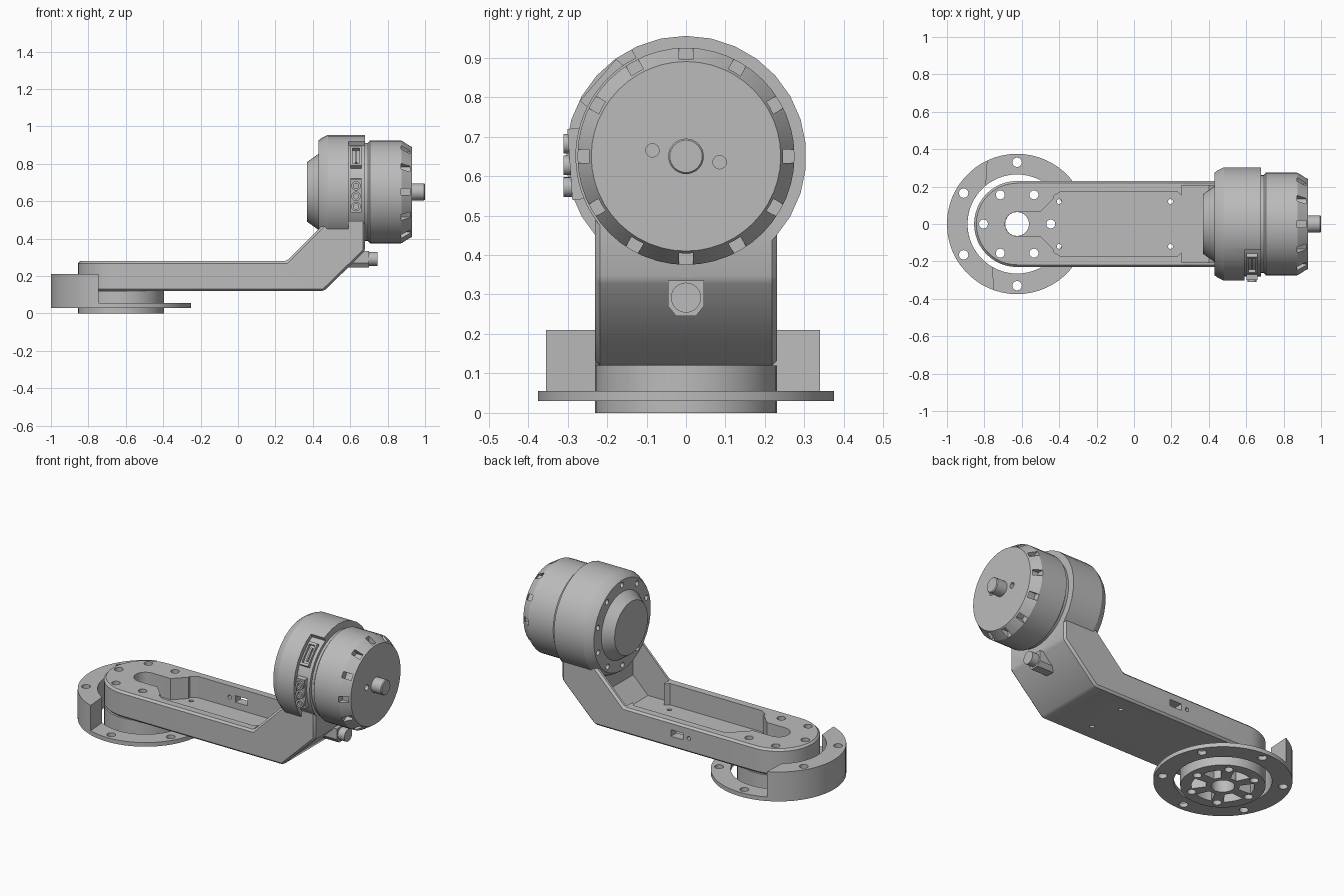
import bpy, bmesh
from math import sin, cos, radians, pi

if "Cube" in bpy.data.objects:
    bpy.data.objects.remove(bpy.data.objects["Cube"], do_unlink=True)

grey = bpy.data.materials.new("machined_grey")
grey.use_nodes = True
grey.diffuse_color = (0.5, 0.5, 0.5, 1)
grey.node_tree.nodes["Principled BSDF"].inputs["Base Color"].default_value = (0.5, 0.5, 0.5, 1)

PIVOT = -0.625      # x of the base axis
AXLE = 0.65         # z of the motor axis
parts = []


def finish(name, bm):
    bmesh.ops.recalc_face_normals(bm, faces=bm.faces)
    mesh = bpy.data.meshes.new(name)
    bm.to_mesh(mesh)
    bm.free()
    mesh.materials.append(grey)
    obj = bpy.data.objects.new(name, mesh)
    bpy.context.collection.objects.link(obj)
    parts.append(obj)
    return obj


def prism(name, pts, lo, hi, plane="xy"):
    """Extrude a 2D outline between lo and hi, across the given plane."""
    place = {"xy": lambda a, b, h: (a, b, h),
             "xz": lambda a, b, h: (a, h, b),
             "yz": lambda a, b, h: (h, a, b)}[plane]
    bm = bmesh.new()
    low, high = [[bm.verts.new(place(a, b, h)) for a, b in pts] for h in (lo, hi)]
    bm.faces.new(low)
    bm.faces.new(high)
    for i in range(len(pts)):
        j = (i + 1) % len(pts)
        bm.faces.new((low[i], low[j], high[j], high[i]))
    return finish(name, bm)


def lathe(name, profile, axis, c1, c2, segs=48):
    """Spin (position, radius) pairs around an axis; c1, c2 centre the other two axes."""
    bm = bmesh.new()
    rings = []
    for t, r in profile:
        ring = []
        for i in range(segs):
            a = 2 * pi * i / segs + pi / 2
            u, v = c1 + r * cos(a), c2 + r * sin(a)
            ring.append(bm.verts.new({"x": (t, u, v), "y": (u, t, v), "z": (u, v, t)}[axis]))
        rings.append(ring)
    bm.faces.new(rings[0])
    bm.faces.new(rings[-1])
    for p, q in zip(rings, rings[1:]):
        for i in range(segs):
            j = (i + 1) % segs
            bm.faces.new((p[i], p[j], q[j], q[i]))
    return finish(name, bm)


def arc(cx, cy, r, a0, a1, n=24):
    return [(cx + r * cos(radians(a0 + (a1 - a0) * i / n)),
             cy + r * sin(radians(a0 + (a1 - a0) * i / n))) for i in range(n + 1)]


def box(name, x0, x1, y0, y1, z0, z1):
    return prism(name, [(x0, y0), (x1, y0), (x1, y1), (x0, y1)], z0, z1)


def radial_box(name, ang, r0, r1, width, x0, x1):
    """Box pointing outward from the motor axis."""
    c, s, w = cos(radians(ang)), sin(radians(ang)), width / 2
    pts = [(r * c - t * s, AXLE + r * s + t * c)
           for r, t in ((r0, -w), (r1, -w), (r1, w), (r0, w))]
    return prism(name, pts, x0, x1, "yz")


def apply_modifier(obj, mod):
    bpy.context.view_layer.objects.active = obj
    bpy.ops.object.modifier_apply(modifier=mod.name)


def boolean(obj, tool, operation="DIFFERENCE"):
    mod = obj.modifiers.new("cut", "BOOLEAN")
    mod.operation, mod.object, mod.solver = operation, tool, "EXACT"
    apply_modifier(obj, mod)
    parts.remove(tool)
    bpy.data.objects.remove(tool, do_unlink=True)


def drill(obj, x, y, r, z0=-0.1, z1=0.4):
    boolean(obj, lathe("drill", [(z0, r), (z1, r)], "z", x, y, 20))


def on_circle(r, start=0):
    return [(PIVOT + r * cos(radians(a)), r * sin(radians(a)))
            for a in range(start, 360 + start, 60)]


# Base flange and the crescent wall standing on it
flange = lathe("base_flange", [(0.03, 0.375), (0.055, 0.375)], "z", PIVOT, 0, 60)
drill(flange, PIVOT, 0, 0.02)
boolean(flange, lathe("bore", [(-0.1, 0.265), (0.2, 0.265)], "z", PIVOT, 0, 60))
wall = prism("crescent_wall", arc(PIVOT, 0, 0.375, 115, 251) + arc(PIVOT, 0, 0.265, 240, 129),
             0.055, 0.21)
for x, y in on_circle(0.33, 30):
    drill(flange, x, y, 0.025)
    if x < -0.8:
        drill(wall, x, y, 0.025)

# Hub with pockets between spokes on the underside
hub = lathe("hub", [(0, 0.23), (0.12, 0.23)], "z", PIVOT, 0)
for a in range(30, 390, 60):
    boolean(hub, prism("pocket", arc(PIVOT, 0, 0.17, a - 19, a + 19, 6)
                       + arc(PIVOT, 0, 0.09, a + 13, a - 13, 4), -0.1, 0.09))

# Cranked arm: side profile trimmed to a round-ended plan
side = [(-0.9, 0.12), (0.46, 0.12), (0.68, 0.335), (0.68, 0.5),
        (0.48, 0.5), (0.26, 0.28), (-0.9, 0.28)]
arm = prism("arm", side, -0.3, 0.3, "xz")
plan = arc(PIVOT, 0, 0.23, 90, 270) + [(0.9, -0.23), (0.9, 0.23)]
boolean(arm, prism("plan", plan, 0, 1), "INTERSECT")
bevel = arm.modifiers.new("edge", "BEVEL")
bevel.width, bevel.segments, bevel.limit_method = 0.012, 1, "ANGLE"
bevel.angle_limit = radians(40)
apply_modifier(arm, bevel)

# Open tray and the channel climbing to the motor
tray = arc(PIVOT, 0, 0.065, 90, 270, 12) + [
    (-0.5, -0.065), (-0.43, -0.135), (-0.43, -0.15), (-0.39, -0.175), (0.23, -0.175),
    (0.26, -0.145), (0.26, 0.145), (0.23, 0.175), (-0.39, 0.175), (-0.43, 0.15),
    (-0.43, 0.135), (-0.5, 0.065)]
boolean(arm, prism("tray", tray, 0.15, 0.6))
channel = [(0.255, 0.15), (0.4, 0.15), (0.5, 0.25), (0.5, 0.6), (0.255, 0.6)]
boolean(arm, prism("channel", channel, -0.205, 0.205, "xz"))

# Screw holes and the cable window in the arm
for x, y in on_circle(0.18):
    for target in (arm, hub):
        drill(target, x, y, 0.024)
for target in (arm, hub):
    drill(target, PIVOT, 0, 0.064)
for x in (-0.4, 0.195):
    for y in (-0.12, 0.12):
        drill(arm, x, y, 0.013)
boolean(arm, box("window", -0.14, -0.06, 0.15, 0.3, 0.19, 0.23))
boolean(arm, lathe("side_hole", [(0.15, 0.012), (0.3, 0.012)], "y", -0.18, 0.21, 16))

# Motor housing with a coned rear boss
housing = lathe("motor_housing", [(0.43, 0.275), (0.445, 0.287), (0.48, 0.305), (0.68, 0.305)],
                "x", 0, AXLE, 30)
lathe("rear_boss", [(0.37, 0.16), (0.44, 0.21)], "x", 0, AXLE)
for i in range(10):
    a = 2 * pi * i / 10 + 0.3
    boolean(housing, lathe("screw", [(0.4, 0.016), (0.47, 0.016)], "x",
                           0.245 * cos(a), AXLE + 0.245 * sin(a), 14))
boolean(housing, prism("recess", arc(0, AXLE, 0.4, 117, 226) + arc(0, AXLE, 0.28, 226, 117),
                       0.59, 0.8, "yz"))

# Rotor with twelve vents in its coned end
rotor = lathe("rotor", [(0.67, 0.262), (0.695, 0.262), (0.705, 0.275), (0.875, 0.275),
                        (0.93, 0.24)], "x", 0, AXLE)
for a in range(0, 360, 30):
    boolean(rotor, radial_box("vent", a, 0.236, 0.32, 0.035, 0.872, 0.92))
for s in (-1, 1):
    boolean(rotor, lathe("dimple", [(0.9, 0.017), (0.95, 0.017)], "x",
                         0.085 * s, AXLE - 0.015 * s, 16))
lathe("shaft", [(0.92, 0.045), (0.995, 0.045), (1.0, 0.041)], "x", 0, AXLE, 32)

# Three-pin power connector and data socket on the housing
radial_box("power_connector", 184, 0.26, 0.295, 0.18, 0.602, 0.66)
for z in (0.572, 0.627, 0.682):
    pin = lathe("power_pin", [(-0.31, 0.025), (-0.27, 0.025)], "y", 0.631, z, 20)
    boolean(pin, lathe("pin_bore", [(-0.33, 0.014), (-0.295, 0.014)], "y", 0.631, z, 16))
socket = radial_box("data_socket", 139, 0.25, 0.295, 0.14, 0.602, 0.66)
boolean(socket, radial_box("opening", 139, 0.27, 0.4, 0.11, 0.612, 0.65))
radial_box("socket_tongue", 139, 0.26, 0.288, 0.08, 0.627, 0.637)

# Cable plug below the motor
saddle = [(-0.045, 0.335), (-0.045, 0.27), (-0.025, 0.245),
          (0.025, 0.245), (0.045, 0.27), (0.045, 0.335)]
prism("plug_saddle", saddle, 0.59, 0.7, "yz")
lathe("cable_plug", [(0.6, 0.038), (0.745, 0.038)], "x", 0, 0.292, 24)

# Smooth curved faces, keeping hard edges
bpy.ops.object.select_all(action="DESELECT")
for obj in parts:
    obj.select_set(True)
bpy.context.view_layer.objects.active = parts[0]
bpy.ops.object.shade_smooth_by_angle(angle=radians(25))
